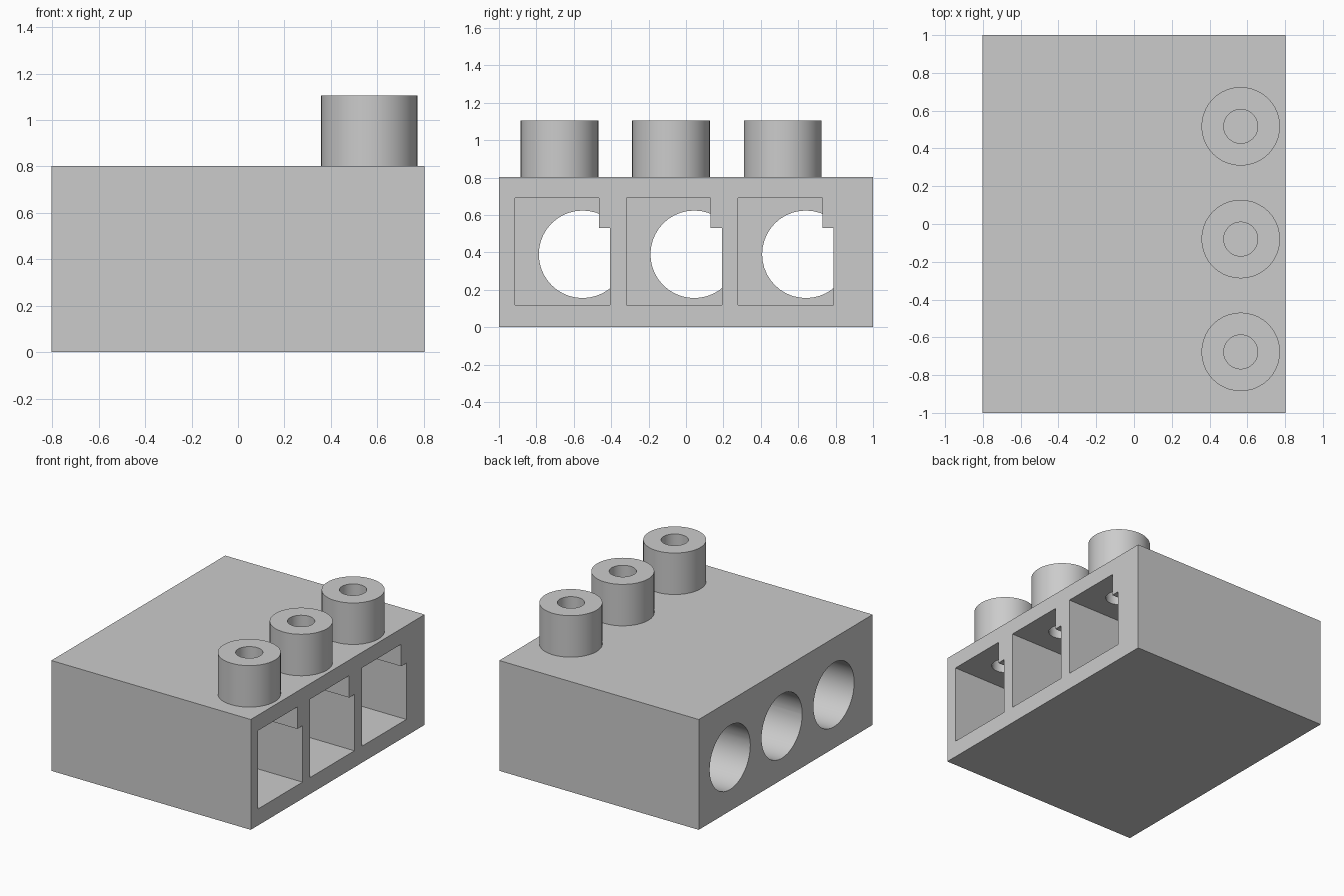
import bpy
import math

if "Cube" in bpy.data.objects:
    bpy.data.objects.remove(bpy.data.objects["Cube"], do_unlink=True)

HALF_X, HALF_Y, HEIGHT = 0.803, 1.0, 0.803
STUD_X, STUD_R, HOLE_R, STUD_TOP = 0.565, 0.208, 0.09, 1.105
PITCH = 0.597
MIDDLE = 0.0    # depth at which the pockets meet the round bores
SIDES = 40

grey = bpy.data.materials.new("plain grey")
grey.use_nodes = True
colour = (0.6, 0.6, 0.6, 1)
grey.diffuse_color = colour
grey.node_tree.nodes["Principled BSDF"].inputs["Base Color"].default_value = colour


def make_object(name, verts, faces):
    mesh = bpy.data.meshes.new(name)
    mesh.from_pydata(verts, [], faces)
    mesh.materials.append(grey)
    obj = bpy.data.objects.new(name, mesh)
    bpy.context.collection.objects.link(obj)
    return obj


def prism_x(name, outline, x0, x1):
    """Extrude a counter-clockwise (y, z) outline along x."""
    n = len(outline)
    verts = [(x, y, z) for x in (x0, x1) for y, z in outline]
    faces = [tuple(reversed(range(n))), tuple(range(n, 2 * n))]
    faces += [(i, (i + 1) % n, n + (i + 1) % n, n + i) for i in range(n)]
    return make_object(name, verts, faces)


def circle(cx, cy, r):
    steps = [2 * math.pi * i / SIDES for i in range(SIDES)]
    return [(cx + r * math.cos(a), cy + r * math.sin(a)) for a in steps]


def activate(obj):
    bpy.ops.object.select_all(action="DESELECT")
    obj.select_set(True)
    bpy.context.view_layer.objects.active = obj


def cut(target, cutter):
    mod = target.modifiers.new("cut", "BOOLEAN")
    mod.operation = "DIFFERENCE"
    mod.solver = "EXACT"
    mod.object = cutter
    activate(target)
    bpy.ops.object.modifier_apply(modifier=mod.name)
    bpy.data.objects.remove(cutter, do_unlink=True)


# Main block
block = prism_x("block", [(-HALF_Y, 0), (HALF_Y, 0), (HALF_Y, HEIGHT), (-HALF_Y, HEIGHT)],
                -HALF_X, HALF_X)

parts = [block]
for i, label in enumerate(("front", "middle", "rear")):
    shift = i * PITCH

    # Notched rectangular pocket
    pocket = [(-0.915, 0.12), (-0.405, 0.12), (-0.405, 0.53),
              (-0.465, 0.53), (-0.465, 0.69), (-0.915, 0.69)]
    cut(block, prism_x("pocket_cutter", [(y + shift, z) for y, z in pocket], MIDDLE, 1))

    # Round bore from the opposite side
    cut(block, prism_x("bore_cutter", circle(-0.553 + shift, 0.39, 0.234), -1, MIDDLE + 0.004))

    # Screw hole down through the pocket ceiling
    y = -0.677 + shift
    ring = circle(STUD_X, y, HOLE_R)
    verts = [(a, b, z) for z in (0.5, 0.95) for a, b in ring]
    faces = [tuple(reversed(range(SIDES))), tuple(range(SIDES, 2 * SIDES))]
    faces += [(k, (k + 1) % SIDES, SIDES + (k + 1) % SIDES, SIDES + k) for k in range(SIDES)]
    cut(block, make_object("screw_cutter", verts, faces))

    # Hollow round stud, open where it meets the block
    profile = [(STUD_R, HEIGHT), (STUD_R, STUD_TOP), (HOLE_R, STUD_TOP), (HOLE_R, HEIGHT)]
    verts = [(a, b, z) for r, z in profile for a, b in circle(STUD_X, y, r)]
    faces = []
    for row in range(len(profile) - 1):
        lo, hi = row * SIDES, (row + 1) * SIDES
        faces += [(lo + k, lo + (k + 1) % SIDES, hi + (k + 1) % SIDES, hi + k)
                  for k in range(SIDES)]
    parts.append(make_object(label + "_stud", verts, faces))

# Smooth the round walls, keep hard edges crisp
for obj in parts:
    activate(obj)
    bpy.ops.object.shade_smooth_by_angle(angle=math.radians(30))
